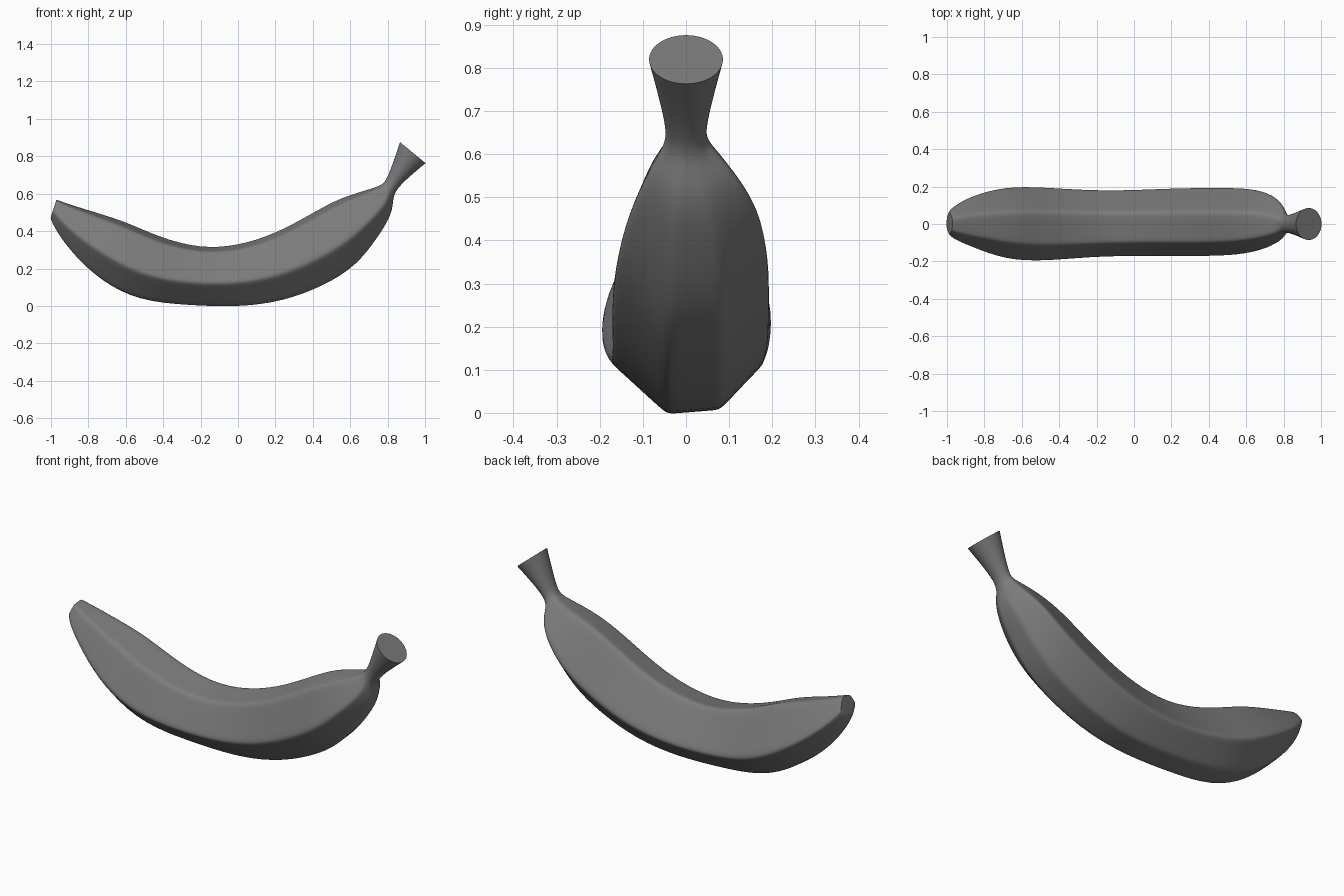
import bpy, bmesh, math
from mathutils import Vector

cube = bpy.data.objects.get("Cube")
if cube:
    bpy.data.objects.remove(cube, do_unlink=True)

peel = bpy.data.materials.new("grey_peel")
peel.use_nodes = True
GREY = (0.2, 0.2, 0.2, 1)
peel.diffuse_color = GREY
peel.node_tree.nodes["Principled BSDF"].inputs["Base Color"].default_value = GREY

# Stations: top x, top z, bottom x, bottom z, front width, back width, roundness
STATIONS = [
    (-.97, .57, -1.003, .47, .055, .065, .4),
    (-.94, .56, -.982, .415, .08, .095, .3),
    (-.82, .52, -.893, .285, .122, .152, .1),
    (-.61, .46, -.735, .132, .19, .2, 0),
    (-.42, .37, -.53, .025, .198, .196, 0),
    (-.20, .31, -.26, .002, .174, .178, 0),
    (0, .325, 0, -.008, .169, .18, 0),
    (.20, .39, .24, .022, .169, .191, 0),
    (.38, .49, .46, .106, .171, .192, 0),
    (.53, .575, .635, .213, .16, .192, 0),
    (.66, .615, .755, .375, .127, .17, .1),
    (.755, .643, .828, .495, .08, .108, .3),
    (.785, .663, .828, .578, .045, .045, 1),
    (.808, .71, .85, .625, .046, .046, 1),
    (.835, .785, .91, .685, .061, .061, 1),
    (.865, .877, 1.004, .762, .084, .084, 1),
]
# Ridged section corners: sideways share, height share
CORNERS = [(-.25, 0), (-1, .38), (-.57, .91), (.33, 1.0), (1, .38), (.42, .03)]


def section():
    """Bevelled corners paired with matching points on a circle."""
    points = []
    n = len(CORNERS)
    for i, corner in enumerate(CORNERS):
        for step in (-1, 0, 1):
            near = Vector(corner).lerp(Vector(CORNERS[(i + step) % n]), .18)
            a = math.radians(-120 - 60 * i - 20 * step)
            points.append((near, Vector((math.cos(a), .5 + .5 * math.sin(a)))))
    return points


# Ridged body and flared stem as one lofted skin
bm = bmesh.new()
rings = []
for tx, tz, bx, bz, front, back, roundness in STATIONS:
    top, bottom = Vector((tx, 0, tz)), Vector((bx, 0, bz))
    ring = []
    for ridged, circle in section():
        u, v = ridged.lerp(circle, roundness)
        p = bottom.lerp(top, v)
        p.y = u * (front if u < 0 else back) * 1.04
        ring.append(bm.verts.new(p))
    rings.append(ring)
for a, b in zip(rings, rings[1:]):
    for i in range(len(a)):
        j = (i + 1) % len(a)
        bm.faces.new((a[i], a[j], b[j], b[i]))
crease = bm.edges.layers.float.new("crease_edge")
for ring, sharpness in ((rings[0], .8), (rings[-1], 1)):
    cap = bm.faces.new(ring)
    for edge in cap.edges:
        edge[crease] = sharpness
bmesh.ops.recalc_face_normals(bm, faces=bm.faces)
mesh = bpy.data.meshes.new("banana")
bm.to_mesh(mesh)
bm.free()
mesh.materials.append(peel)
banana = bpy.data.objects.new("banana", mesh)
bpy.context.collection.objects.link(banana)

# Soften the ridges, keep the cut ends crisp
subdivision = banana.modifiers.new("soften", 'SUBSURF')
subdivision.levels = subdivision.render_levels = 2
bpy.ops.object.select_all(action='DESELECT')
banana.select_set(True)
bpy.context.view_layer.objects.active = banana
bpy.ops.object.modifier_apply(modifier="soften")
bpy.ops.object.shade_smooth_by_angle(angle=math.radians(40))
